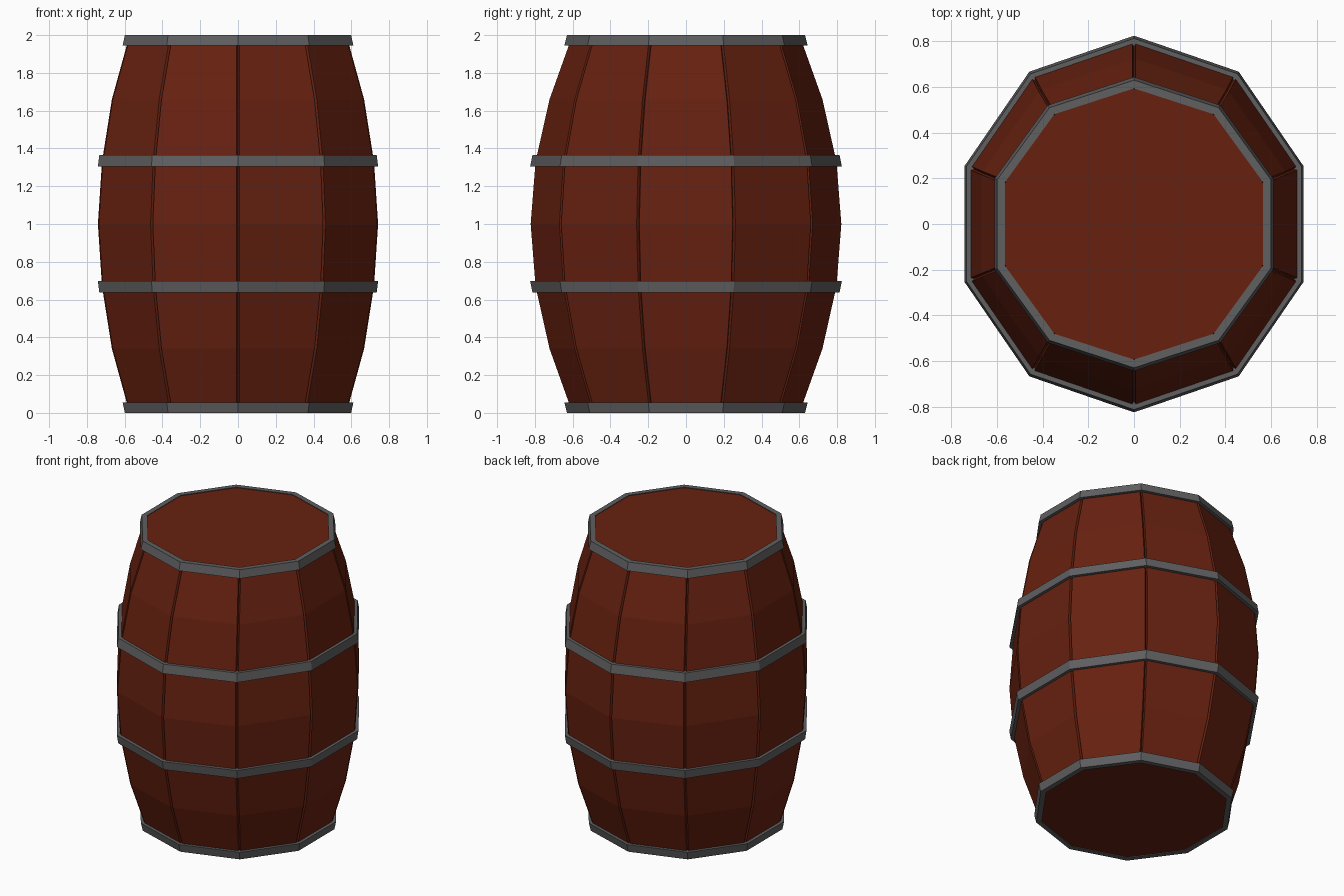
import bpy, bmesh, math

if "Cube" in bpy.data.objects:
    bpy.data.objects.remove(bpy.data.objects["Cube"])

SIDES = 10


def material(name, rgb):
    m = bpy.data.materials.new(name)
    m.diffuse_color = (*rgb, 1)
    m.use_nodes = True
    m.node_tree.nodes["Principled BSDF"].inputs["Base Color"].default_value = m.diffuse_color
    return m


wood = material("dark_red_wood", (0.135, 0.015, 0.005))
iron = material("dark_iron", (0.115, 0.115, 0.12))


def ring_points(rx, ry, z, half_gap=0.0, depth=0.0):
    """Ten-sided ring; optionally with a V notch cut at each corner."""
    corner = lambda k: (rx * math.sin(k * math.tau / SIDES), ry * math.cos(k * math.tau / SIDES))
    pts = []
    for k in range(SIDES):
        c = corner(k)
        if not half_gap:
            pts.append((*c, z))
            continue
        for n in (corner(k - 1), None, corner(k + 1)):
            if n is None:
                f = 1 - depth / math.hypot(*c)
                pts.append((c[0] * f, c[1] * f, z))
            else:
                t = half_gap / math.dist(c, n)
                pts.append((c[0] + (n[0] - c[0]) * t, c[1] + (n[1] - c[1]) * t, z))
    return pts


def loft(name, rings, mat, closed=False):
    """Skin a stack of rings; closed joins last to first, otherwise ends are capped."""
    bm = bmesh.new()
    loops = [[bm.verts.new(p) for p in r] for r in rings]
    n = len(loops[0])
    pairs = list(zip(loops, loops[1:])) + ([(loops[-1], loops[0])] if closed else [])
    for a, b in pairs:
        for i in range(n):
            j = (i + 1) % n
            bm.faces.new((a[i], a[j], b[j], b[i]))
    if not closed:
        bm.faces.new(loops[0])
        bm.faces.new(loops[-1])
    bmesh.ops.recalc_face_normals(bm, faces=bm.faces)
    mesh = bpy.data.meshes.new(name)
    bm.to_mesh(mesh)
    bm.free()
    mesh.materials.append(mat)
    ob = bpy.data.objects.new(name, mesh)
    bpy.context.collection.objects.link(ob)
    return ob


# Bulging staves: (height, x radius, y radius), notched between planks
profile = [(0.005, 0.605, 0.605), (0.34, 0.702, 0.725), (0.67, 0.757, 0.799), (1.0, 0.780, 0.825),
           (1.33, 0.757, 0.799), (1.66, 0.702, 0.725), (1.995, 0.605, 0.605)]
loft("staves", [ring_points(rx, ry, z, 0.008, 0.016) for z, rx, ry in profile], wood)


def hoop(name, z0, z1, low, high, thick):
    """Iron band with its sides leaning to follow the staves."""
    inner = lambda r, z: ring_points(r[0] - thick, r[1] - thick, z)
    loft(name, [ring_points(*low, z0), ring_points(*high, z1), inner(high, z1), inner(low, z0)],
         iron, closed=True)


# End hoops and middle hoops, mirrored about mid height
end_wide, end_narrow = (0.642, 0.644), (0.630, 0.630)
mid_wide, mid_narrow = (0.780, 0.825), (0.772, 0.813)
hoop("top_hoop", 1.945, 2.0, end_wide, end_narrow, 0.036)
hoop("bottom_hoop", 0.0, 0.055, end_narrow, end_wide, 0.036)
hoop("upper_middle_hoop", 1.305, 1.365, mid_wide, mid_narrow, 0.045)
hoop("lower_middle_hoop", 0.637, 0.697, mid_narrow, mid_wide, 0.045)
